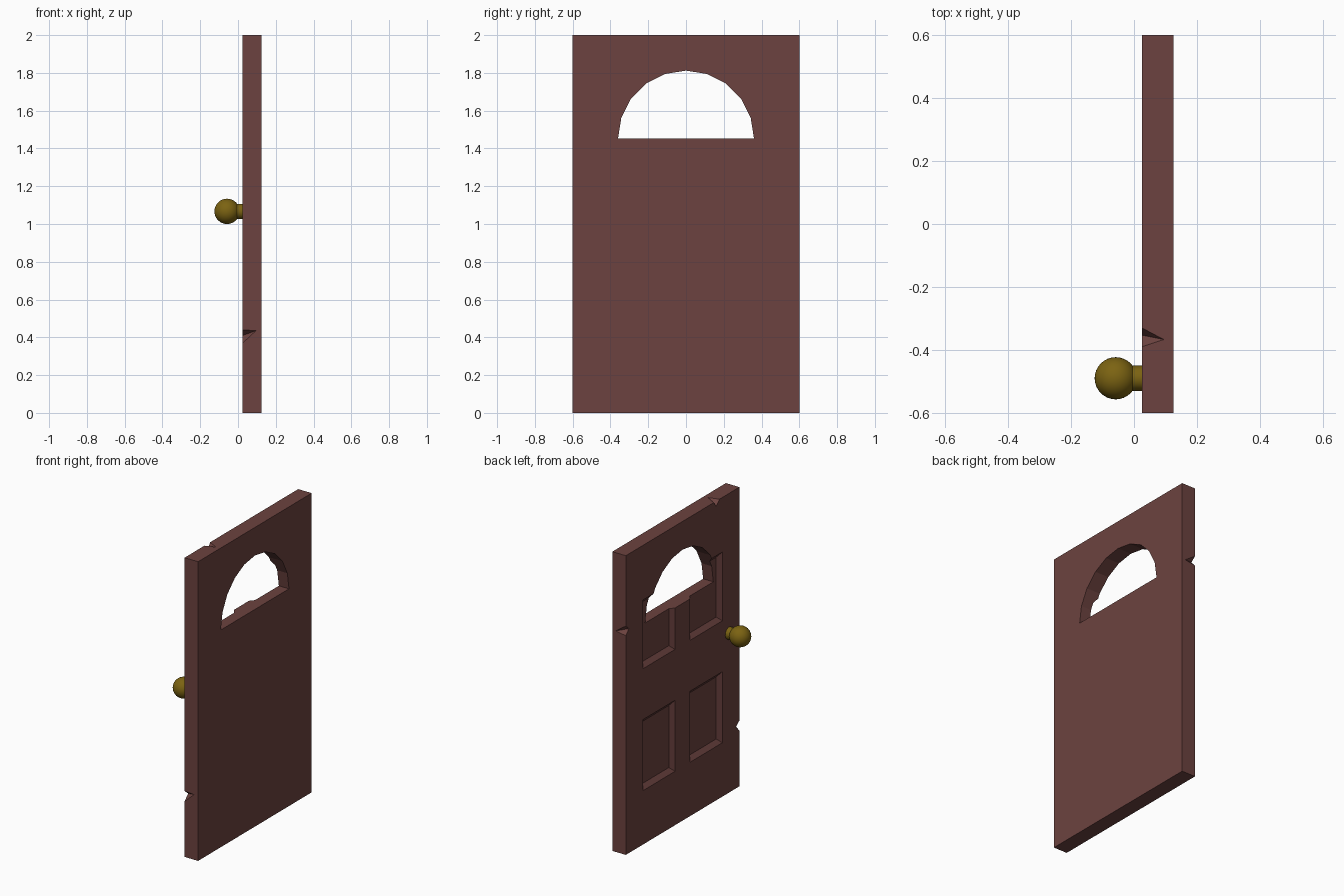
import bpy, bmesh, math
from mathutils import Vector

if "Cube" in bpy.data.objects:
    bpy.data.objects.remove(bpy.data.objects["Cube"])

def material(name, rgb):
    m = bpy.data.materials.new(name)
    m.diffuse_color = (*rgb, 1)
    m.use_nodes = True
    m.node_tree.nodes["Principled BSDF"].inputs["Base Color"].default_value = m.diffuse_color
    return m

wood = material("dark_wood", (0.15, 0.055, 0.05))
brass = material("brass", (0.2, 0.125, 0.006))

def hull(name, points):
    """Convex solid around a few points."""
    bm = bmesh.new()
    for p in points:
        bm.verts.new(p)
    bmesh.ops.convex_hull(bm, input=bm.verts)
    bmesh.ops.dissolve_limit(bm, angle_limit=0.01, verts=bm.verts, edges=bm.edges)
    bmesh.ops.recalc_face_normals(bm, faces=bm.faces)
    me = bpy.data.meshes.new(name)
    bm.to_mesh(me)
    bm.free()
    ob = bpy.data.objects.new(name, me)
    bpy.context.collection.objects.link(ob)
    return ob

FRONT, BACK = 0.025, 0.125

# Door slab
door = hull("door_slab", [(x, y, z) for x in (FRONT, BACK) for y in (-0.6, 0.6) for z in (0, 2)])
door.data.materials.append(wood)

def cut(points):
    c = hull("cutter", points)
    c.hide_render = True
    mod = door.modifiers.new("cut", 'BOOLEAN')
    mod.operation, mod.solver, mod.object = 'DIFFERENCE', 'EXACT', c
    bpy.context.view_layer.objects.active = door
    bpy.ops.object.modifier_apply(modifier=mod.name)
    bpy.data.objects.remove(c)

# Four recessed panels with sloping borders
DEPTH, BEVEL = 0.025, 0.03
for side in (-1, 1):
    for z0, z1 in ((0.36, 0.835), (1.175, 1.635)):
        pts = []
        for x, e in ((FRONT - DEPTH, BEVEL), (FRONT + DEPTH, -BEVEL)):
            pts += [(x, side * 0.25 + s * (0.17 + e), z)
                    for s in (-1, 1) for z in (z0 - e, z1 + e)]
        cut(pts)

# Half-round window
R, SILL = 0.36, 1.452
cut([(x, R * math.cos(math.pi * i / 10), SILL + R * math.sin(math.pi * i / 10))
     for x in (-0.1, 0.25) for i in range(11)])

# Chips in the front edges: a and c lie on the edge, b and d on the two faces
def chip(a, b, c, d):
    a, b, c, d = map(Vector, (a, b, c, d))
    mid = (b + d) / 2
    cut([mid + (a - mid) * 1.5, mid + (c - mid) * 1.5, b + (b - d) * 0.3, d + (d - b) * 0.3])

chip((FRONT, -0.6, 0.44), (0.095, -0.6, 0.435), (FRONT, -0.6, 0.37), (FRONT, -0.562, 0.41))
chip((FRONT, -0.33, 2), (0.095, -0.367, 2), (FRONT, -0.39, 2), (FRONT, -0.353, 1.965))
chip((FRONT, 0.6, 1.53), (0.1, 0.6, 1.477), (FRONT, 0.6, 1.465), (FRONT, 0.567, 1.50))

# Knob and its stem
bpy.ops.mesh.primitive_uv_sphere_add(segments=32, ring_count=16, radius=0.067,
                                     location=(-0.058, -0.49, 1.067), rotation=(0, math.pi / 2, 0))
knob = bpy.context.object
knob.name = "door_knob"
bpy.ops.mesh.primitive_cylinder_add(vertices=32, radius=0.04, depth=0.05,
                                    location=(0.005, -0.49, 1.067), rotation=(0, math.pi / 2, 0))
stem = bpy.context.object
stem.name = "knob_stem"
for ob in (knob, stem):
    ob.data.materials.append(brass)
    bpy.ops.object.select_all(action='DESELECT')
    ob.select_set(True)
    bpy.context.view_layer.objects.active = ob
    bpy.ops.object.shade_smooth_by_angle(angle=math.radians(40))
